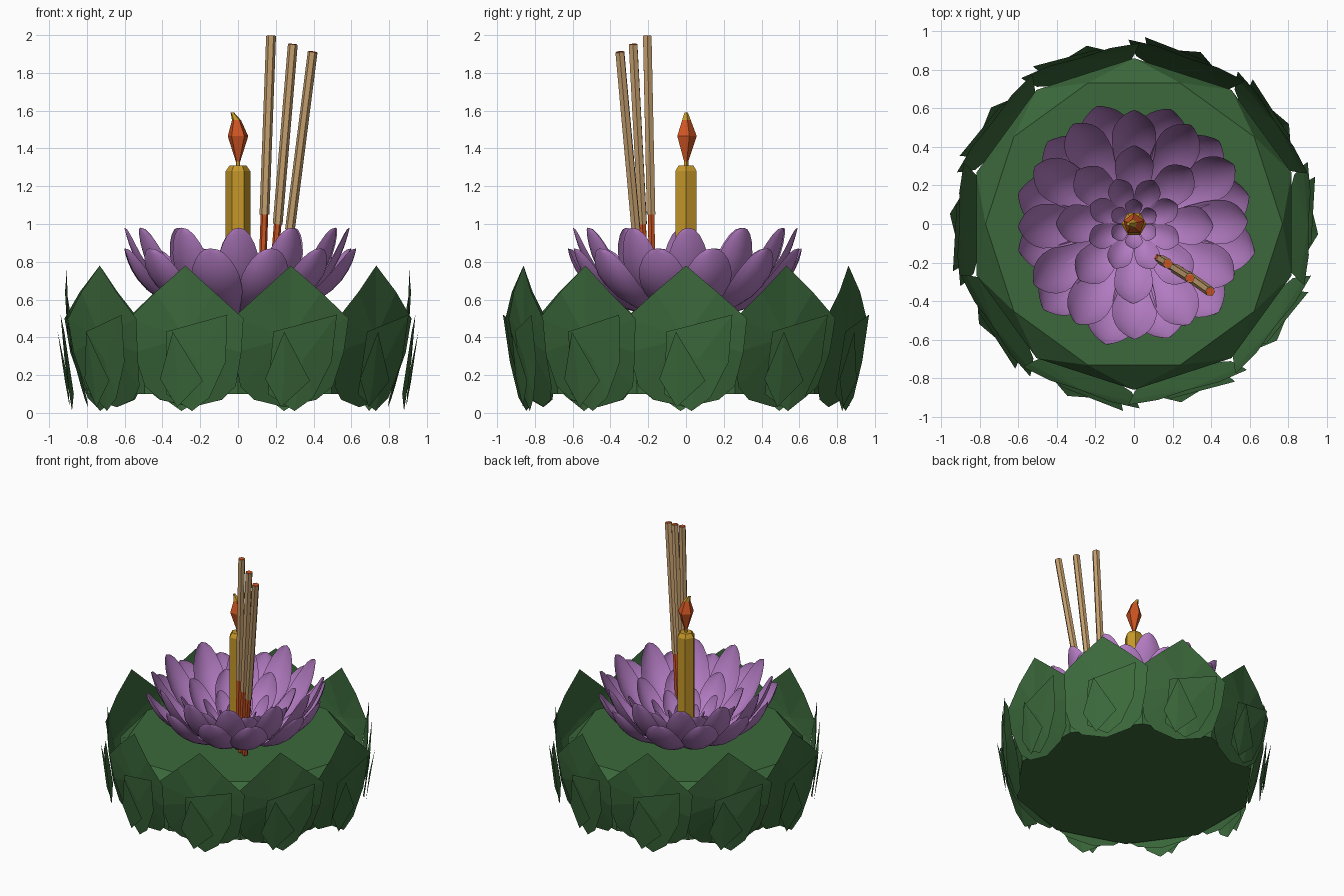
import bpy, bmesh, math, random
from mathutils import Vector

random.seed(4)
if "Cube" in bpy.data.objects:
    bpy.data.objects.remove(bpy.data.objects["Cube"])


def material(name, r, g, b):
    m = bpy.data.materials.new(name)
    m.use_nodes = True
    m.diffuse_color = (r, g, b, 1)
    m.node_tree.nodes["Principled BSDF"].inputs["Base Color"].default_value = (r, g, b, 1)
    return m


green = material("leaf green", 0.044, 0.14, 0.044)
purple = material("petal purple", 0.45, 0.2, 0.54)
wax = material("golden wax", 0.56, 0.31, 0.022)
orange = material("orange red", 0.62, 0.09, 0.016)
tan = material("incense tan", 0.56, 0.35, 0.16)


def finish(bm, name, mat, smooth=False):
    mesh = bpy.data.meshes.new(name)
    bm.to_mesh(mesh)
    bm.free()
    mesh.materials.append(mat)
    if smooth:
        for p in mesh.polygons:
            p.use_smooth = True
    ob = bpy.data.objects.new(name, mesh)
    bpy.context.collection.objects.link(ob)
    return ob


def polar(r, a, z):
    return Vector((r * math.cos(a), r * math.sin(a), z))


def hull(name, mat, points):
    bm = bmesh.new()
    for p in points:
        bm.verts.new(p)
    bmesh.ops.convex_hull(bm, input=bm.verts)
    bmesh.ops.dissolve_limit(bm, angle_limit=0.01, verts=bm.verts, edges=bm.edges)
    bmesh.ops.recalc_face_normals(bm, faces=bm.faces)
    return finish(bm, name, mat)


def rings(sides, levels, center=(0, 0)):
    # levels: (radius, height, phase in degrees)
    off = Vector((center[0], center[1], 0))
    return [polar(r, math.radians(ph) + math.tau * k / sides, z) + off
            for r, z, ph in levels for k in range(sides)]


# Ten-sided body with a sloping shoulder
hull("base_body", green, rings(10, [(0.77, 0.5, 0), (0.86, 0.38, 18), (0.84, 0.1, 18)]))


# Rings of wrapped leaves: outline of (arc offset, height), radius by rule
def leaf_ring(name, outline, middle, radius):
    bm = bmesh.new()
    for k in range(10):
        def place(t, z):
            return bm.verts.new(polar(radius(t, z), math.tau * k / 10 + t / 0.9, z))
        hub = place(*middle)
        rim = [place(t, z) for t, z in outline]
        for i, v in enumerate(rim):
            bm.faces.new((hub, v, rim[(i + 1) % len(rim)]))
    return finish(bm, name, green)


half = [(0.19, 0.07), (0.27, 0.14), (0.3, 0.32), (0.31, 0.5), (0.16, 0.64)]
leaf_ring("large_leaves",
          [(0, 0.03)] + half + [(0, 0.78)] + [(-t, z) for t, z in reversed(half)],
          (0, 0.4), lambda t, z: 0.78 + 0.46 * z - 0.385 * z * z + 0.35 * t * t + 0.03 * t)
leaf_ring("slanted_leaves",
          [(0.03, 0.01), (0.13, 0.08), (0.22, 0.27), (0.23, 0.52), (-0.1, 0.43), (-0.12, 0.1)],
          (0.06, 0.28), lambda t, z: 0.875 + 0.14 * z + 0.1 * t)
leaf_ring("diamond_leaves",
          [(-0.05, 0.03), (0.1, 0.17), (-0.05, 0.43), (-0.14, 0.18)],
          (-0.04, 0.2), lambda t, z: 0.89 + 0.16 * z + 0.05 * t)


# Lotus petals: a curved spine swept with a cupped, rounded outline
def petal_ring(name, count, phase, width, spine, jitter):
    a, b, c = (Vector(p) for p in spine)
    bm = bmesh.new()
    rows, cols = 10, 6
    for k in range(count):
        ang = math.radians(phase) + math.tau * k / count + random.uniform(-jitter, jitter)
        size = 1 + random.uniform(-jitter, jitter) * 0.6
        grid = []
        for i in range(rows + 1):
            u = math.sin(math.pi / 2 * i / rows)
            p = a * (1 - u) ** 2 + b * 2 * u * (1 - u) + c * u * u
            d = ((b - a) * (1 - u) + (c - b) * u).normalized()
            w = width * (0.25 + 0.75 * math.sin(math.pi / 2 * min(1, u / 0.62)))
            if u > 0.62:
                w *= math.sqrt(max(0.0, 1 - ((u - 0.62) / 0.38) ** 2)) + 0.02
            row = []
            for j in range(cols + 1):
                s = j / cols * 2 - 1
                lift = 0.35 * w * s * s
                r, z = p.x * size - d.y * lift, p.y + d.x * lift
                v = polar(r, ang, z) + polar(s * w, ang + math.pi / 2, 0)
                row.append(bm.verts.new(v))
            grid.append(row)
        for i in range(rows):
            for j in range(cols):
                bm.faces.new((grid[i][j], grid[i + 1][j], grid[i + 1][j + 1], grid[i][j + 1]))
    bmesh.ops.reverse_faces(bm, faces=bm.faces)
    return finish(bm, name, purple, True)


petal_ring("outer_petals", 12, 15, 0.13, [(0.08, 0.5), (0.55, 0.54), (0.63, 0.87)], 0.05)
petal_ring("tall_petals", 12, 0, 0.115, [(0.07, 0.51), (0.5, 0.54), (0.6, 0.98)], 0.03)
petal_ring("middle_petals", 8, 0, 0.1, [(0.05, 0.52), (0.34, 0.56), (0.41, 0.84)], 0.03)
petal_ring("inner_petals", 8, 22, 0.065, [(0.04, 0.53), (0.2, 0.57), (0.25, 0.76)], 0.02)
petal_ring("heart_petals", 6, 30, 0.045, [(0.03, 0.54), (0.11, 0.58), (0.13, 0.7)], 0.02)

# Candle, wick and flame
hull("candle", wax, rings(6, [(0.065, 0.5, 0), (0.065, 1.28, 0), (0.045, 1.31, 0)]))
hull("wick", wax, rings(5, [(0.012, 1.3, 18), (0.012, 1.35, 18)]))
hull("flame", orange, rings(5, [(0.012, 1.33, 18), (0.057, 1.465, 18)])
     + rings(5, [(0.025, 1.55, 18)], (-0.008, 0)))
hull("flame_tip", wax, rings(5, [(0.025, 1.55, 18)], (-0.008, 0))
     + rings(5, [(0.01, 1.59, 18)], (-0.03, 0)))


# Incense sticks: thin handle, thick shaft, small end cap
def rod(name, mat, start, end, radius):
    axis = end - start
    turn = axis.to_track_quat("Z", "Y")
    points = [turn @ p + base for base in (start, end)
              for p in rings(6, [(radius, 0, 0)])]
    hull(name, mat, points)


sticks = [((0.14, -0.185, 1.05), (0.175, -0.205, 1.995)),
          ((0.21, -0.23, 1.0), (0.29, -0.28, 1.95)),
          ((0.275, -0.265, 0.97), (0.395, -0.35, 1.91))]
for n, (low, top) in enumerate(sticks, 1):
    low, top = Vector(low), Vector(top)
    step = (top - low).normalized()
    foot = low - step * ((low.z - 0.51) / step.z)
    rod(f"incense_handle_{n}", orange, foot, low, 0.02)
    rod(f"incense_shaft_{n}", tan, low, top, 0.026)
    rod(f"incense_cap_{n}", orange, top, top + step * 0.003, 0.022)
